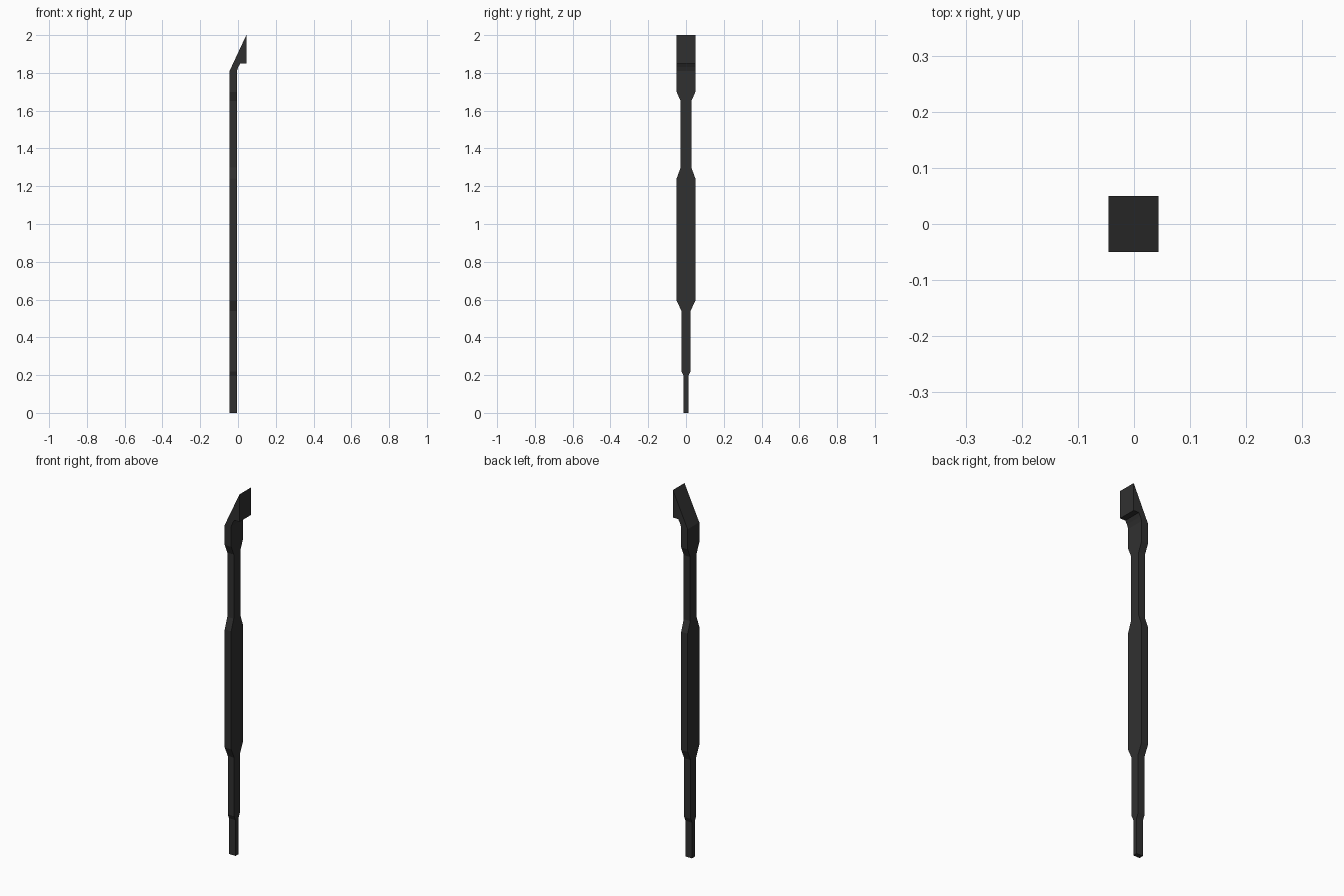
import bpy, bmesh

if "Cube" in bpy.data.objects:
    bpy.data.objects.remove(bpy.data.objects["Cube"])

mat = bpy.data.materials.new("dark_metal")
mat.diffuse_color = (0.03, 0.03, 0.03, 1)
mat.use_nodes = True
mat.node_tree.nodes["Principled BSDF"].inputs["Base Color"].default_value = mat.diffuse_color

BACK, FRONT = -0.045, -0.006

# Straight shaft: height and half width of each section
shaft = [(0, .0125), (.195, .0125), (.22, .024), (.54, .024), (.595, .05),
         (1.24, .05), (1.30, .028), (1.65, .028), (1.70, .05), (1.81, .05)]
sections = [((BACK, z), (FRONT, z), w) for z, w in shaft]

# Hooked tip: slanted back, notch underneath, vertical front face
sections += [((-0.034, 1.833), (0.002, 1.832), .05),
             ((-0.026, 1.85), (0.012, 1.85), .05),
             ((0.044, 2.0), (0.044, 1.85), .05)]

bm = bmesh.new()
rings = []
for (xb, zb), (xf, zf), w in sections:
    rings.append([bm.verts.new(p) for p in
                  ((xb, -w, zb), (xf, -w, zf), (xf, w, zf), (xb, w, zb))])
for a, b in zip(rings, rings[1:]):
    for i in range(4):
        j = (i + 1) % 4
        bm.faces.new((a[i], a[j], b[j], b[i]))
bm.faces.new(rings[0][::-1])
bm.faces.new(rings[-1])
bmesh.ops.recalc_face_normals(bm, faces=bm.faces[:])

mesh = bpy.data.meshes.new("hooked_bar")
bm.to_mesh(mesh)
bm.free()
mesh.materials.append(mat)
obj = bpy.data.objects.new("hooked_bar", mesh)
bpy.context.collection.objects.link(obj)
